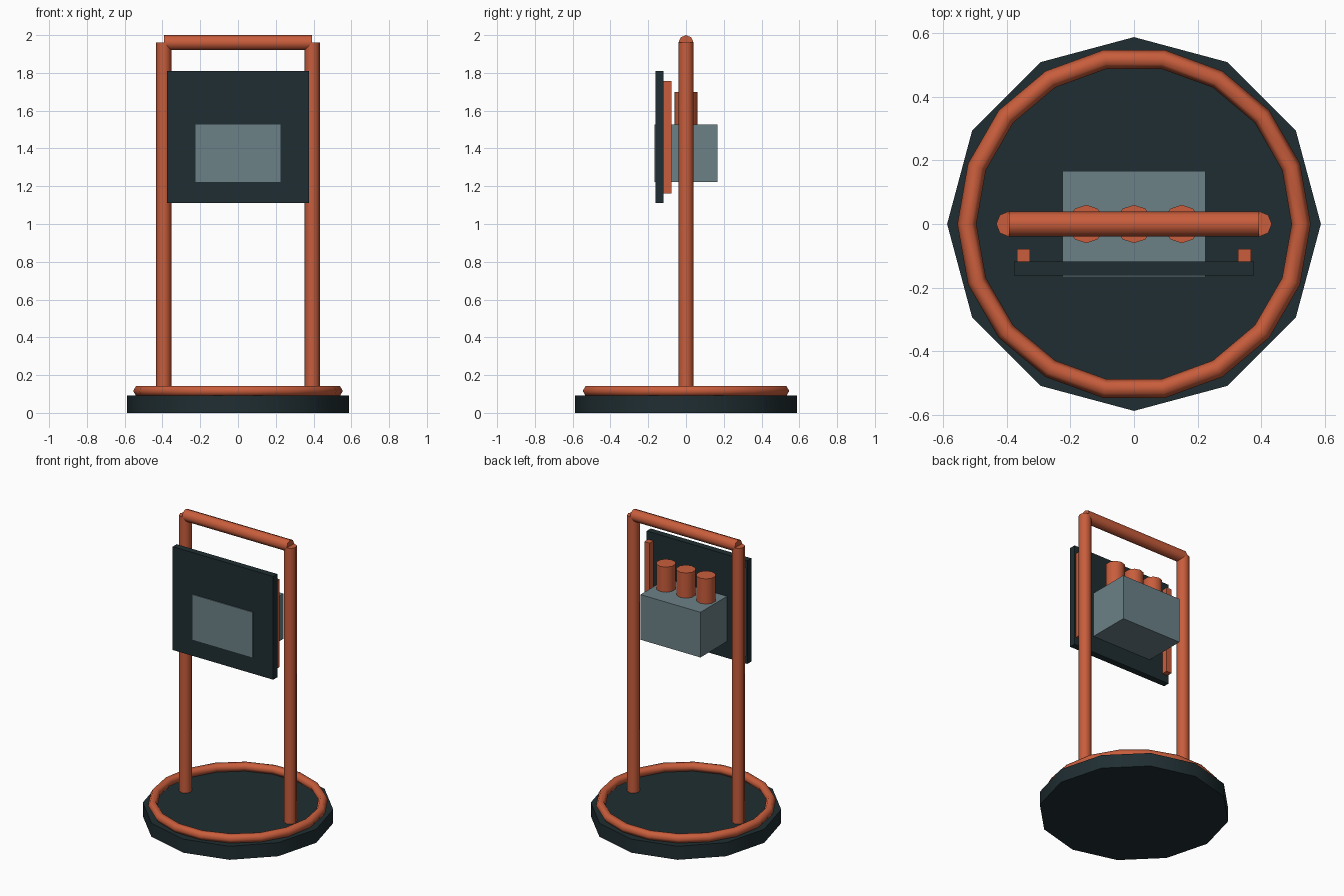
import bpy
from math import radians, pi

if "Cube" in bpy.data.objects:
    bpy.data.objects.remove(bpy.data.objects["Cube"])


def material(name, rgb):
    m = bpy.data.materials.new(name)
    m.diffuse_color = (*rgb, 1)
    m.use_nodes = True
    m.node_tree.nodes["Principled BSDF"].inputs["Base Color"].default_value = m.diffuse_color
    return m


ORANGE = material("orange", (0.58, 0.11, 0.045))
DARK = material("dark_slate", (0.014, 0.027, 0.032))
GREY = material("blue_grey", (0.15, 0.22, 0.245))


def finish(name, mat, smooth=False):
    ob = bpy.context.object
    ob.name = name
    ob.data.materials.append(mat)
    if smooth:
        bpy.ops.object.shade_smooth_by_angle(angle=radians(65))
    return ob


def box(name, lo, hi, mat):
    bpy.ops.mesh.primitive_cube_add(size=1, location=[(a + b) / 2 for a, b in zip(lo, hi)])
    bpy.context.object.scale = [b - a for a, b in zip(lo, hi)]
    bpy.ops.object.transform_apply(location=False, rotation=False, scale=True)
    return finish(name, mat)


def rod(name, sides, radius, length, centre, mat, rot=(0, 0, 0)):
    bpy.ops.mesh.primitive_cylinder_add(vertices=sides, radius=radius, depth=length,
                                        location=centre, rotation=rot)
    return finish(name, mat, True)


# Round base with a raised ring
rod("base", 12, 0.587, 0.092, (0, 0, 0.046), DARK)
bpy.ops.mesh.primitive_torus_add(major_segments=18, minor_segments=6, major_radius=0.525,
                                 minor_radius=0.03, location=(0, 0, 0.116))
finish("base_ring", ORANGE, True)

# Frame: two posts and a top bar
for side, s in (("left", -1), ("right", 1)):
    rod(side + "_post", 8, 0.04, 1.88, (s * 0.393, 0, 1.02), ORANGE)
    # Strips behind the panel
    x = s * 0.347
    box(side + "_panel_strip", (x - 0.02, -0.118, 1.162), (x + 0.02, -0.078, 1.756), ORANGE)
rod("top_bar", 8, 0.04, 0.785, (0, 0, 1.96), ORANGE, (0, pi / 2, 0))

# Front panel and the box that pokes through it
box("panel", (-0.377, -0.161, 1.11), (0.377, -0.118, 1.81), DARK)
box("housing", (-0.225, -0.166, 1.222), (0.225, 0.166, 1.528), GREY)

# Three canisters on top of the housing
for i in (-1, 0, 1):
    rod(f"canister_{i + 2}", 10, 0.06, 0.2, (i * 0.15, 0, 1.598), ORANGE)
